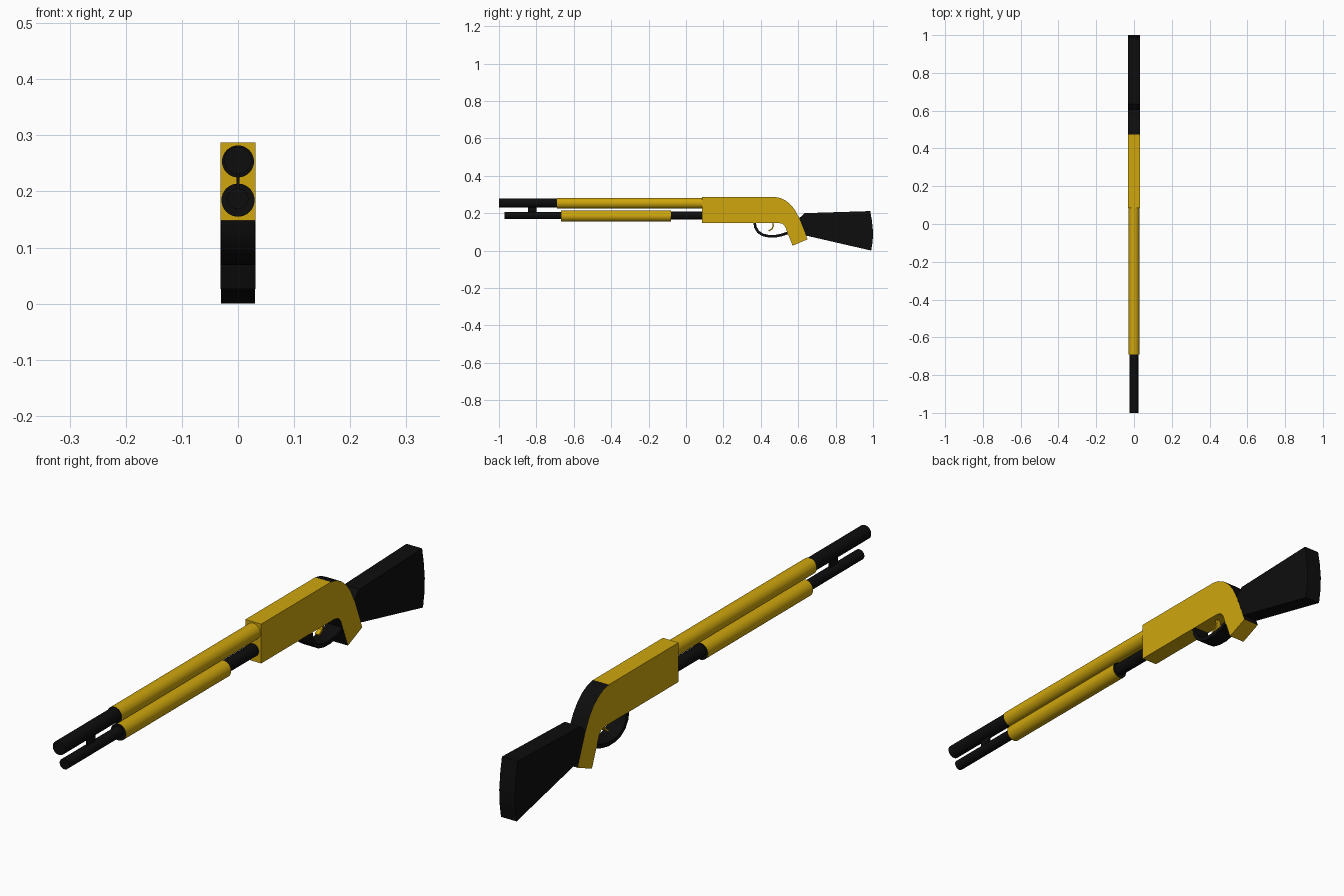
import bpy, bmesh, math
from mathutils import Vector

if "Cube" in bpy.data.objects:
    bpy.data.objects.remove(bpy.data.objects["Cube"])


def material(name, rgb):
    m = bpy.data.materials.new(name)
    m.diffuse_color = (*rgb, 1)
    m.use_nodes = True
    m.node_tree.nodes["Principled BSDF"].inputs["Base Color"].default_value = m.diffuse_color
    return m


GOLD = material("gold", (0.62, 0.38, 0.004))
BLACK = material("black", (0.004, 0.004, 0.004))


def finish(bm, name, rule=None, base=GOLD, smooth=True):
    """Turn a bmesh into an object; faces passing rule(face) become black."""
    bmesh.ops.recalc_face_normals(bm, faces=bm.faces)
    bm.normal_update()
    if rule:
        for f in bm.faces:
            f.material_index = int(rule(f))
    me = bpy.data.meshes.new(name)
    bm.to_mesh(me)
    bm.free()
    me.materials.append(base)
    if rule:
        me.materials.append(BLACK)
    ob = bpy.data.objects.new(name, me)
    bpy.context.collection.objects.link(ob)
    if smooth:
        bpy.ops.object.select_all(action='DESELECT')
        ob.select_set(True)
        bpy.context.view_layer.objects.active = ob
        bpy.ops.object.shade_smooth_by_angle(angle=math.radians(35))
    return ob


def tube(name, y0, y1, z, r, base=BLACK, rule=None):
    """Capped cylinder along y."""
    bm = bmesh.new()
    bmesh.ops.create_cone(bm, cap_ends=True, segments=32, radius1=r, radius2=r, depth=y1 - y0)
    for v in bm.verts:
        x, y, h = v.co
        v.co = (x, (y0 + y1) / 2 + h, z + y)
    return finish(bm, name, rule, base)


def plate(name, pts, half, base=BLACK, rule=None, smooth=False):
    """Side profile of (y, z) points extruded across x."""
    bm = bmesh.new()
    face = bm.faces.new([bm.verts.new((-half, y, z)) for y, z in pts])
    new = bmesh.ops.extrude_face_region(bm, geom=[face])["geom"]
    for v in new:
        if isinstance(v, bmesh.types.BMVert):
            v.co.x = half
    return finish(bm, name, rule, base, smooth)


def ribbon(name, path, thick, half, base):
    """Curved strip following a (y, z) path, extruded across x."""
    p = [Vector(q) for q in path]
    sides = [[], []]
    for i, q in enumerate(p):
        d = (p[min(i + 1, len(p) - 1)] - p[max(i - 1, 0)]).normalized()
        n = Vector((-d.y, d.x)) * thick / 2
        sides[0].append(q + n)
        sides[1].append(q - n)
    return plate(name, sides[0] + sides[1][::-1], half, base, smooth=True)


def caps(f):
    return abs(f.normal.y) > 0.9


# upper barrel and its sleeve (black end caps)
tube("barrel", -1.0, -0.66, 0.255, 0.0245)
tube("barrel_sleeve", -0.69, 0.09, 0.2535, 0.0285, GOLD, caps)

# lower magazine tube, sliding handguard, inner tube
tube("magazine_tube", -0.97, -0.64, 0.187, 0.0185)
tube("handguard", -0.668, -0.08, 0.1845, 0.0295, GOLD, caps)
tube("inner_tube", -0.10, 0.09, 0.188, 0.022)
plate("tube_bracket", [(-0.845, 0.195), (-0.80, 0.195), (-0.80, 0.24), (-0.845, 0.24)], 0.003)

# receiver with drooping grip: black along the back curve and the grip front
receiver = [(0.085, 0.148), (0.085, 0.287), (0.475, 0.287), (0.505, 0.281), (0.535, 0.266),
            (0.562, 0.243), (0.585, 0.213), (0.603, 0.178), (0.65, 0.06), (0.57, 0.026),
            (0.53, 0.128), (0.517, 0.143), (0.495, 0.148)]


def grip_back_or_front(f):
    c, n = f.calc_center_median(), f.normal
    return c.y > 0.48 and abs(n.x) < 0.5 and ((n.y > 0.1 and n.z > 0) or n.y < -0.5)


plate("receiver", receiver, 0.031, GOLD, grip_back_or_front)

# shoulder stock with slightly bowed butt
plate("stock", [(0.598, 0.166), (0.634, 0.2), (0.985, 0.211), (0.994, 0.16), (1.0, 0.1),
                (0.998, 0.05), (0.99, 0.0), (0.642, 0.08), (0.62, 0.09)], 0.0305)

# trigger guard and trigger
ribbon("trigger_guard", [(0.367, 0.15), (0.371, 0.125), (0.386, 0.1), (0.41, 0.084),
                         (0.44, 0.077), (0.475, 0.076), (0.51, 0.083), (0.55, 0.096)],
       0.014, 0.030, BLACK)
ribbon("trigger", [(0.464, 0.15), (0.467, 0.132), (0.46, 0.116), (0.442, 0.105)],
       0.007, 0.008, GOLD)
